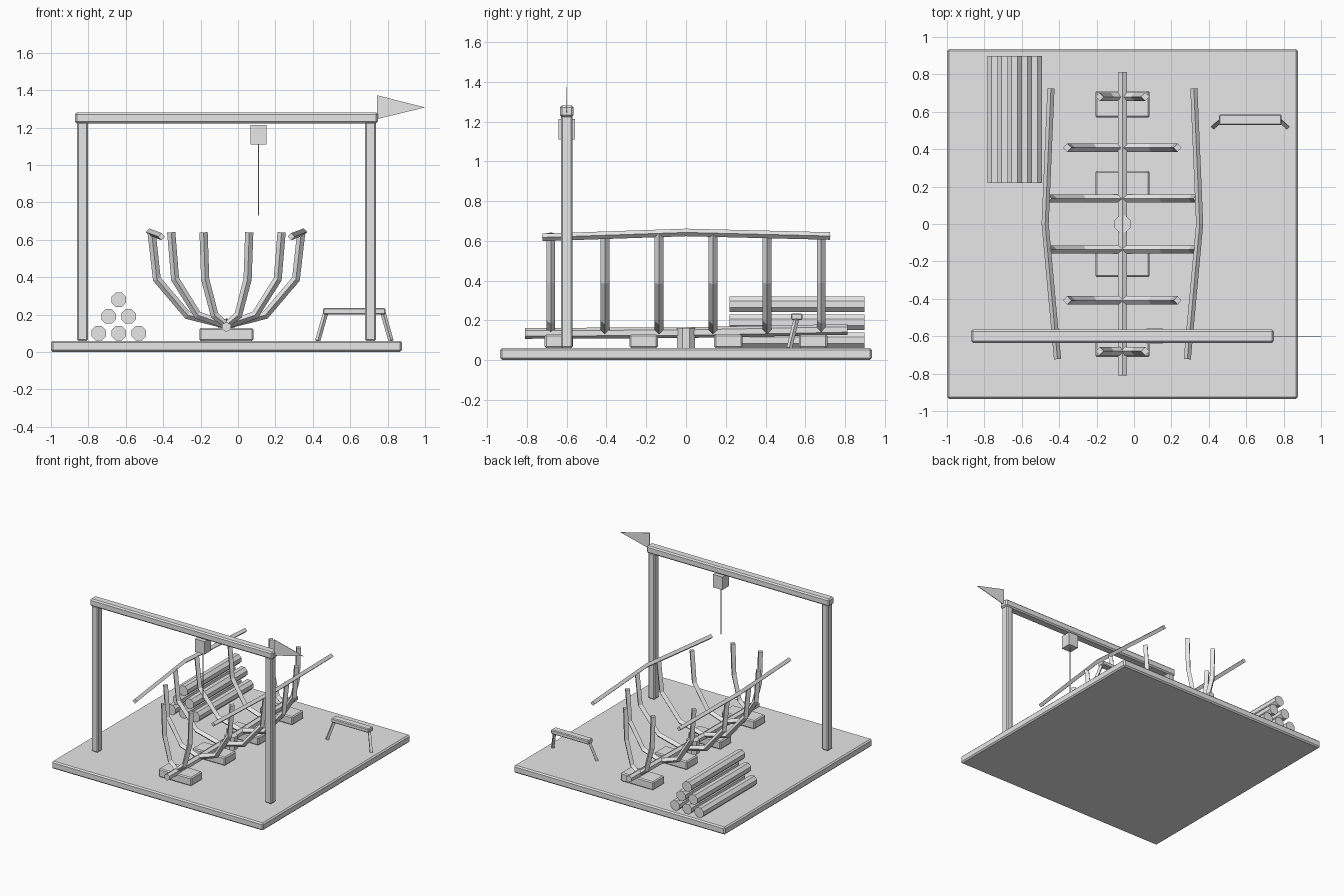
import bpy, bmesh, math
from mathutils import Vector

if "Cube" in bpy.data.objects:
    bpy.data.objects.remove(bpy.data.objects["Cube"], do_unlink=True)

grey = bpy.data.materials.new("plain grey")
grey.use_nodes = True
grey.diffuse_color = (0.8, 0.8, 0.8, 1)
grey.node_tree.nodes["Principled BSDF"].inputs["Base Color"].default_value = (0.8, 0.8, 0.8, 1)

MID = -0.062      # centre line of the yard
GROUND = 0.06     # top of the base
GANTRY_Y = -0.6


def finish(name, bm):
    bmesh.ops.recalc_face_normals(bm, faces=bm.faces)
    mesh = bpy.data.meshes.new(name)
    bm.to_mesh(mesh)
    bm.free()
    mesh.materials.append(grey)
    obj = bpy.data.objects.new(name, mesh)
    bpy.context.scene.collection.objects.link(obj)
    return obj


def box(name, center, size, bevel=0.0):
    bm = bmesh.new()
    bmesh.ops.create_cube(bm, size=1)
    for v in bm.verts:
        v.co = Vector(c + a * s for c, a, s in zip(center, v.co, size))
    if bevel:
        bmesh.ops.bevel(bm, geom=bm.edges[:], offset=bevel, segments=1, affect='EDGES')
    return finish(name, bm)


def beam(name, path, radius, sides=4, ref=(0, 1, 0), turn=0.0):
    """Sweep a regular polygon along a path; ref sets where its first corner points."""
    bm = bmesh.new()
    pts = [Vector(p) for p in path]
    rings = []
    for i, p in enumerate(pts):
        before = (p - pts[i - 1]).normalized() if i else Vector()
        after = (pts[i + 1] - p).normalized() if i < len(pts) - 1 else Vector()
        along = (before + after).normalized()
        side = along.cross(Vector(ref)).normalized()
        up = side.cross(along)
        ring = []
        for k in range(sides):
            a = turn + math.tau * k / sides
            ring.append(bm.verts.new(p + radius * (up * math.cos(a) + side * math.sin(a))))
        rings.append(ring)
    for a, b in zip(rings, rings[1:]):
        for k in range(sides):
            n = (k + 1) % sides
            bm.faces.new((a[k], a[n], b[n], b[k]))
    bm.faces.new(rings[0])
    bm.faces.new(rings[-1])
    return finish(name, bm)


# Ground slab
box("base", (MID, 0, GROUND / 2), (1.875, 1.87, GROUND), 0.01)

# Gantry: two posts, a crossbeam, a hoist block with rope and a pennant
for name, s in (("left_post", 1), ("right_post", -1)):
    box(name, (MID + s * 0.77, GANTRY_Y, 0.645), (0.058, 0.06, 1.17), 0.008)
box("crossbeam", (MID, GANTRY_Y, 1.252), (1.62, 0.07, 0.058), 0.01)
box("hoist_block", (0.11, GANTRY_Y, 1.162), (0.084, 0.084, 0.104))
beam("hoist_rope", [(0.11, GANTRY_Y, 1.12), (0.11, GANTRY_Y, 0.73)], 0.004, 6)

bm = bmesh.new()
tri = bm.faces.new([bm.verts.new((x, GANTRY_Y - 0.002, z))
                    for x, z in ((0.742, 1.245), (1.0, 1.308), (0.742, 1.373))])
solid = bmesh.ops.extrude_face_region(bm, geom=[tri])
for v in solid["geom"]:
    if isinstance(v, bmesh.types.BMVert):
        v.co.y += 0.004
finish("pennant", bm)

# Keel on its blocks, with a mast step
for i, y in enumerate((-0.64, -0.213, 0.213, 0.64)):
    box(f"keel_block_{i + 1}", (MID, y, 0.094), (0.29, 0.142, 0.068), 0.008)
beam("keel", [(MID, -0.81, 0.134), (MID, 0, 0.138), (MID, 0.813, 0.154)], 0.027, 6, (0, 0, 1))
beam("mast_step", [(MID, 0, GROUND), (MID, 0, 0.162)], 0.048, 8, turn=math.pi / 8)

# Ribs: each one sweeps from one gunwale down through the keel and up again
profile = [(1.0, 0.64), (0.93, 0.39), (0.52, 0.197)]
for i, (y, half) in enumerate(((-0.68, 0.122), (-0.408, 0.295), (-0.136, 0.4),
                               (0.136, 0.4), (0.408, 0.295), (0.68, 0.122))):
    path = [(MID - half * w, y, z) for w, z in profile]
    path.append((MID, y, 0.145))
    path += [(MID + half * w, y, z) for w, z in reversed(profile)]
    beam(f"rib_{i + 1}", path, 0.022)

# Gunwale rails
for name, s in (("left_rail", 1), ("right_rail", -1)):
    beam(name, [(MID + s * 0.347, -0.722, 0.617), (MID + s * 0.413, 0, 0.642),
                (MID + s * 0.382, 0.725, 0.624)], 0.019, 4, (0, 0, 1))

# Stack of logs
for row, count in enumerate((3, 2, 1)):
    for k in range(count):
        x = -0.638 + (k - (count - 1) / 2) * 0.107
        z = 0.1 + row * 0.09
        beam(f"log_{row + 1}_{k + 1}", [(x, 0.218, z), (x, 0.898, z)], 0.042, 8,
             (0, 0, 1), math.pi / 8)

# Work bench with two splayed legs
BENCH_X = 0.622
box("bench_top", (BENCH_X, 0.557, 0.218), (0.335, 0.058, 0.034), 0.006)
for name, s in (("bench_left_leg", 1), ("bench_right_leg", -1)):
    beam(name, [(BENCH_X + s * 0.152, 0.557, 0.215), (BENCH_X + s * 0.196, 0.52, GROUND)], 0.014)
